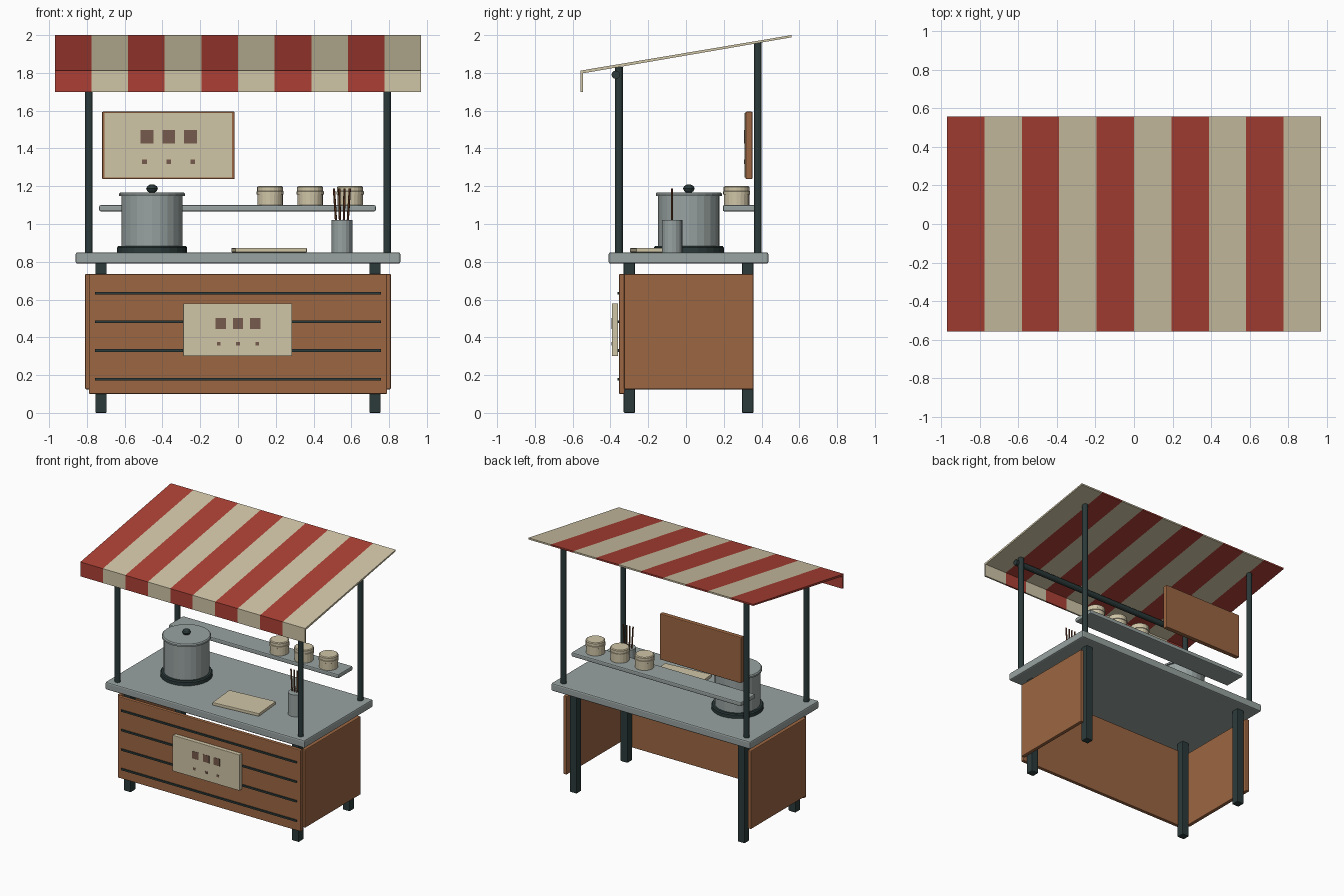
import bpy, bmesh, math
from mathutils import Vector

cube = bpy.data.objects.get("Cube")
if cube:
    bpy.data.objects.remove(cube, do_unlink=True)


def material(name, *rgb):
    lin = [((c / 255 + 0.055) / 1.055) ** 2.4 for c in rgb] + [1.0]
    m = bpy.data.materials.new(name)
    m.use_nodes = True
    m.diffuse_color = lin
    bsdf = next(n for n in m.node_tree.nodes if n.type == 'BSDF_PRINCIPLED')
    bsdf.inputs["Base Color"].default_value = lin
    return m


RED = material("awning red", 172, 64, 53)
CREAM = material("cream", 208, 197, 167)
WOOD = material("brown wood", 156, 102, 66)
STEEL = material("grey steel", 152, 163, 161)
DARK = material("dark metal", 44, 58, 58)
INK = material("brown paint", 118, 90, 76)
STICK = material("dark wood", 105, 62, 38)


def finish(name, bm, *mats):
    bmesh.ops.recalc_face_normals(bm, faces=bm.faces[:])
    mesh = bpy.data.meshes.new(name)
    bm.to_mesh(mesh)
    bm.free()
    for m in mats:
        mesh.materials.append(m)
    ob = bpy.data.objects.new(name, mesh)
    bpy.context.scene.collection.objects.link(ob)
    return ob


def box(name, x, y, z, mat, bevel=0.0, turn=0.0):
    """Box from (min, max) ranges, optionally bevelled and turned about z."""
    bm = bmesh.new()
    bmesh.ops.create_cube(bm, size=1)
    for v in bm.verts:
        v.co = Vector(v.co[i] * (r[1] - r[0]) for i, r in enumerate((x, y, z)))
    ob = finish(name, bm, mat)
    ob.location = [sum(r) / 2 for r in (x, y, z)]
    ob.rotation_euler.z = turn
    if bevel:
        mod = ob.modifiers.new("bevel", 'BEVEL')
        mod.width, mod.segments = bevel, 2
    return ob


def rod(name, start, end, radius, mat, sides=12):
    """Cylinder between two points."""
    a, b = Vector(start), Vector(end)
    bm = bmesh.new()
    bmesh.ops.create_cone(bm, cap_ends=True, segments=sides, radius1=radius,
                          radius2=radius, depth=(b - a).length)
    ob = finish(name, bm, mat)
    ob.location = (a + b) / 2
    ob.rotation_euler = (b - a).to_track_quat('Z', 'Y').to_euler()
    return ob


def lathe(name, x, y, profile, mat, sides=24):
    """Revolve (radius, z) points; ends are capped."""
    bm = bmesh.new()
    rings = [[bm.verts.new((r * math.cos(2 * math.pi * i / sides),
                            r * math.sin(2 * math.pi * i / sides), z))
              for i in range(sides)] for r, z in profile]
    for low, high in zip(rings, rings[1:]):
        for i in range(sides):
            j = (i + 1) % sides
            bm.faces.new((low[i], low[j], high[j], high[i]))
    bm.faces.new(rings[0])
    bm.faces.new(rings[-1])
    ob = finish(name, bm, mat)
    ob.location = (x, y, 0)
    return ob


# Striped awning with front valance, one extruded section
section = [(-.558, 1.70), (-.558, 1.812), (.558, 2.0), (.558, 1.988), (-.545, 1.798), (-.545, 1.70)]
stripes, half = 10, 0.97
bm = bmesh.new()
rows = [[bm.verts.new((-half + 2 * half * i / stripes, y, z)) for y, z in section]
        for i in range(stripes + 1)]
n = len(section)
for i in range(stripes):
    for k in range(n):
        f = bm.faces.new((rows[i][k], rows[i][(k + 1) % n],
                          rows[i + 1][(k + 1) % n], rows[i + 1][k]))
        f.material_index = i % 2
for row, idx in ((rows[0], 0), (rows[-1], 1)):
    for quad in ((0, 1, 4, 5), (1, 2, 3, 4)):
        bm.faces.new([row[k] for k in quad]).material_index = idx
finish("awning", bm, RED, CREAM)

# Frame: posts, legs and side panels on both sides
for side, s in (("left", 1), ("right", -1)):
    rod(f"front_post_{side}", (s * .79, -.355, .84), (s * .79, -.355, 1.83), .021, DARK)
    rod(f"back_post_{side}", (s * .79, .38, .84), (s * .79, .38, 1.962), .021, DARK)
    lx = sorted((s * .695, s * .755))
    box(f"front_leg_{side}", lx, (-.33, -.27), (0, .80), DARK, .005)
    box(f"back_leg_{side}", lx, (.297, .357), (0, .80), DARK, .005)
    box(f"side_panel_{side}", sorted((s * .78, s * .81)), (-.328, .357), (.125, .735), WOOD, .006)
rod("awning_bar", (-.83, -.372, 1.79), (.83, -.372, 1.79), .022, DARK)

# Counter and front panel with dark grooves
box("counter_top", (-.86, .86), (-.41, .436), (.79, .85), STEEL, .01)
box("front_panel", (-.79, .79), (-.355, -.325), (.10, .735), WOOD, .006)
for i in range(4):
    z = .178 + i * .152
    box(f"panel_groove_{i + 1}", (-.757, .757), (-.363, -.354), (z - .007, z + .007), DARK)

# Signs with plain painted patches
box("front_sign", (-.29, .287), (-.393, -.36), (.30, .58), CREAM, .003)
box("menu_board", (-.72, -.018), (.315, .352), (1.237, 1.595), WOOD, .006)
box("menu_face", (-.707, -.031), (.309, .316), (1.246, 1.587), CREAM)


def patches(name, x, y, z, size, drop):
    for i in (-1, 0, 1):
        cx = x + i * size * 1.35
        w, h = size * .4, size * .42
        box(f"{name}_patch_{i + 2}", (cx - w, cx + w), (y - .002, y + .001), (z - h, z + h), INK)
        cx = x + i * size * 1.5
        w, h = size * .15, size * .13
        box(f"{name}_dot_{i + 2}", (cx - w, cx + w), (y - .002, y + .001),
            (z - drop - h, z - drop + h), INK)


patches("front_sign", 0, -.393, .474, .068, .108)
patches("menu", -.367, .309, 1.463, .085, .133)

# Back shelf with steamer baskets
box("back_shelf", (-.735, .73), (.195, .372), (1.067, 1.10), STEEL, .008)
for i, x in enumerate((.17, .382, .594)):
    lathe(f"steamer_{i + 1}", x, .268,
          [(.068, 1.10), (.068, 1.155), (.072, 1.157), (.072, 1.172), (.069, 1.174),
           (.069, 1.195), (.062, 1.20)], CREAM, 20)

# Stock pot on a burner
px, py = -.455, .015
lathe("burner", px, py, [(.185, .85), (.185, .876), (.178, .884)], DARK)
lathe("pot_body", px, py, [(.162, .88), (.162, 1.15)], STEEL)
lathe("pot_lid", px, py, [(.175, 1.148), (.175, 1.16), (.168, 1.168)], STEEL)
lathe("lid_knob", px, py, [(.012, 1.165), (.024, 1.173), (.031, 1.187), (.025, 1.2),
                           (.012, 1.208)], DARK, 16)

# Cutting board
box("cutting_board", (-.025, .355), (-.28, -.04), (.85, .873), CREAM, .004, math.radians(5))

# Tumbler with chopsticks
lathe("tumbler", .55, -.073, [(.055, .85), (.055, 1.02)], STEEL, 16)
for i in range(4):
    t = i - 1.5
    rod(f"chopstick_{i + 1}", (.55 + t * .018, -.073, .95), (.55 + t * .028, -.073, 1.187),
        .006, STICK, 6)
